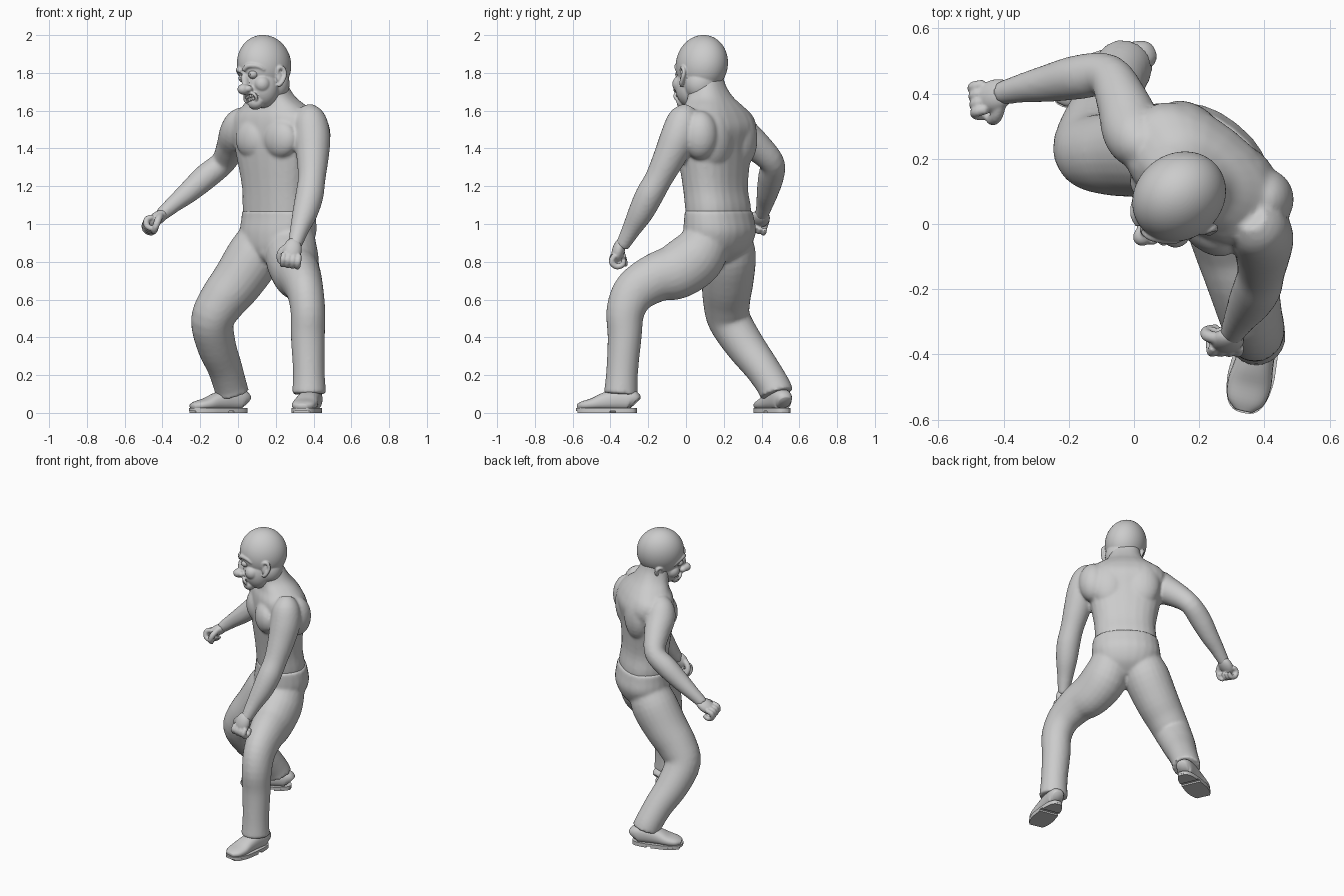
import bpy, bmesh, math
from mathutils import Vector as V, Matrix as M

if "Cube" in bpy.data.objects:
    bpy.data.objects.remove(bpy.data.objects["Cube"])

AX = V((0.785, -0.62, 0))      # body axis toward its left shoulder
YAW = math.atan2(AX.y, AX.x)
I4 = M.Identity(4)


def finish(name, bm):
    bmesh.ops.recalc_face_normals(bm, faces=bm.faces)
    me = bpy.data.meshes.new(name)
    bm.to_mesh(me)
    bm.free()
    for p in me.polygons:
        p.use_smooth = True
    ob = bpy.data.objects.new(name, me)
    bpy.context.collection.objects.link(ob)
    return ob


def dense(st, k=4):
    # Catmull-Rom resampling of the stations
    st = [tuple(s) if len(s) == 5 else tuple(s) + (s[3],) for s in st]
    out = []
    for i in range(len(st) - 1):
        p0, p1, p2, p3 = (st[max(i - 1, 0)], st[i], st[i + 1], st[min(i + 2, len(st) - 1)])
        for j in range(k):
            t = j / k
            out.append([0.5 * (2 * b + (c - a) * t + (2 * a - 5 * b + 4 * c - d) * t * t
                               + (3 * b - a - 3 * c + d) * t ** 3)
                        for a, b, c, d in zip(p0, p1, p2, p3)])
    out.append(list(st[-1]))
    return out


def loft(name, st, side=(1, 0, 0), flat=False, power=2.0, n=24, mat=I4):
    st = dense(st)
    bm = bmesh.new()
    rings = []
    for i, s in enumerate(st):
        a, b = st[max(i - 1, 0)], st[min(i + 1, len(st) - 1)]
        t = V((0, 0, 1)) if flat else (V(b[:3]) - V(a[:3])).normalized()
        u = V(side)
        u = (u - t * u.dot(t)).normalized()
        w = t.cross(u)
        ring = []
        for j in range(n):
            c, d = math.cos(2 * math.pi * j / n), math.sin(2 * math.pi * j / n)
            c = math.copysign(abs(c) ** (2 / power), c)
            d = math.copysign(abs(d) ** (2 / power), d)
            ring.append(bm.verts.new(mat @ (V(s[:3]) + u * s[3] * c + w * s[4] * d)))
        rings.append(ring)
    for r, q in zip(rings, rings[1:]):
        for j in range(n):
            bm.faces.new((r[j], r[(j + 1) % n], q[(j + 1) % n], q[j]))
    bm.faces.new(rings[0])
    bm.faces.new(rings[-1])
    return finish(name, bm)


def blob(name, loc, rad, mat=I4, seg=24):
    bm = bmesh.new()
    m = mat @ M.Translation(loc) @ M.Diagonal((*rad, 1))
    bmesh.ops.create_uvsphere(bm, u_segments=seg, v_segments=seg * 2 // 3, radius=1, matrix=m)
    return finish(name, bm)


def fuse(name, parts, voxel, smooth):
    # joins overlapping volumes into one smooth skin
    bpy.ops.object.select_all(action='DESELECT')
    for p in parts:
        p.select_set(True)
    bpy.context.view_layer.objects.active = parts[0]
    bpy.ops.object.join()
    ob = parts[0]
    ob.name = name
    r = ob.modifiers.new("skin", 'REMESH')
    r.mode, r.voxel_size, r.use_smooth_shade = 'VOXEL', voxel, True
    s = ob.modifiers.new("relax", 'SMOOTH')
    s.factor, s.iterations = 0.5, smooth
    return ob


# Torso, neck, chest and back muscles
torso = [loft("torso", [(.21, .17, .98, .185, .135), (.21, .17, 1.08, .195, .143),
                        (.205, .155, 1.2, .195, .14), (.2, .15, 1.38, .228, .155),
                        (.205, .155, 1.5, .26, .165), (.2, .15, 1.57, .25, .15),
                        (.195, .145, 1.62, .19, .125), (.18, .13, 1.67, .13, .105),
                        (.165, .11, 1.73, .1, .095), (.15, .1, 1.79, .09, .09)],
              AX, True, 2.4)]
turn = M.Translation((.2, .15, 0)) @ M.Rotation(YAW, 4, 'Z')   # local -y = forward
for s in (-1, 1):
    torso += [blob("pec", (.03 + s * .095, -.12, 1.45), (.102, .06, .1), turn),
              blob("blade", (s * .1, .085, 1.45), (.12, .085, .16), turn)]
torso.append(blob("left_back", (.4, .075, 1.47), (.09, .095, .13)))

# Arms
torso.append(loft("left_arm", [(.36, .02, 1.61, .045), (.38, -.01, 1.555, .085),
                               (.393, -.04, 1.46, .096), (.395, -.09, 1.35, .085),
                               (.39, -.145, 1.24, .073), (.378, -.195, 1.15, .074),
                               (.355, -.24, 1.06, .067), (.325, -.29, .97, .05),
                               (.298, -.34, .88, .036)]))
torso.append(loft("right_arm", [(.05, .23, 1.59, .05), (.02, .25, 1.54, .085),
                                (-.005, .29, 1.48, .094), (-.035, .375, 1.41, .08),
                                (-.08, .455, 1.325, .066), (-.17, .45, 1.25, .068),
                                (-.26, .432, 1.17, .058), (-.34, .417, 1.105, .045),
                                (-.41, .4, 1.045, .035)],
                  (-.5, .3, .8)))
fuse("upper_body", torso, .01, 4)


# Fists with four curled fingers and a thumb
def fist(name, at, d, back, thumb):
    z = V(d).normalized()
    x = V(back).cross(z).normalized()
    m = M.Translation(at) @ M((x, z.cross(x), z)).transposed().to_4x4()
    parts = [blob(name, (0, 0, -.015), (.05, .034, .07), m)]
    for i in range(4):
        fx = -.04 + .0265 * i
        parts.append(loft("finger", [(fx, .012, .01, .015), (fx, .018, .045, .017),
                                     (fx, -.012, .064, .016), (fx, -.042, .045, .015),
                                     (fx, -.04, .012, .012)], n=12, mat=m))
    parts.append(loft("thumb", [(thumb * .03, 0, -.035, .018), (thumb * .06, -.02, 0, .019),
                                (thumb * .055, -.045, .035, .017),
                                (thumb * .02, -.06, .05, .012)], (0, 0, 1), n=12, mat=m))
    fuse(name, parts, .005, 3)


fist("left_fist", (.285, -.362, .845), (-.15, -.3, -1), (0, -1, .1), -1)
fist("right_fist", (-.44, .39, 1.022), (-.85, -.25, -.55), (-.4, .2, .85), 1)

# Trousers
legs = [loft("hips", [(.2, .15, .8, .1, .08), (.205, .165, .86, .18, .14),
                      (.212, .178, .95, .215, .165), (.215, .175, 1.03, .212, .156),
                      (.213, .172, 1.07, .207, .15)], AX, True, 2.2),
        loft("left_leg", [(.285, .13, .95, .12), (.285, .06, .83, .14, .15),
                          (.305, -.05, .75, .128, .148), (.33, -.16, .715, .113, .13),
                          (.355, -.268, .645, .098, .117), (.37, -.32, .54, .092, .102),
                          (.37, -.325, .4, .09), (.375, -.338, .22, .084),
                          (.376, -.345, .1, .09)]),
        loft("right_leg", [(.14, .22, .95, .12), (.09, .225, .84, .145),
                           (.0, .22, .7, .138), (-.085, .215, .59, .125),
                           (-.135, .23, .49, .114), (-.115, .31, .36, .104),
                           (-.07, .4, .24, .092), (-.04, .465, .14, .088),
                           (-.03, .48, .1, .09)]),
        blob("crotch", (.165, .1, .86), (.065, .065, .065))]
fuse("trousers", legs, .011, 4)


# Shoes: upper, sole and heel block
def shoe(name, heel, toe):
    d = V(toe) - V(heel)
    m = M.Translation((*heel, 0)) @ M.Rotation(math.atan2(d.x, -d.y), 4, 'Z')
    prof = [(.008, .035, .09), (.03, .05, .12), (.1, .055, .125), (.17, .06, .105),
            (.23, .067, .077), (.285, .058, .06), (.315, .03, .045)]
    loft(name + "_upper", [(0, -t, h / 2 + .008, w, h / 2 - .005) for t, w, h in prof],
         power=2.4, mat=m)
    for part, t0, t1, z0, z1 in (("_sole", 0, .325, .01, .026), ("_ball", .13, .31, 0, .012),
                                 ("_heel", .002, .1, 0, .012)):
        half = []
        for i in range(25):
            t = t0 + (t1 - t0) * (1 - math.cos(math.pi * i / 24)) / 2
            u = t / .325
            w = (.054 + .018 * min(u / .65, 1)) * (1 - abs(2 * u - 1) ** 2.8) ** (1 / 2.8)
            half.append((w + .001, -t))
        outline = half + [(-x, y) for x, y in reversed(half)]
        bm = bmesh.new()
        f = bm.faces.new([bm.verts.new(m @ V((x, y, z0))) for x, y in outline])
        ex = bmesh.ops.extrude_face_region(bm, geom=[f])
        bmesh.ops.translate(bm, vec=(0, 0, z1 - z0),
                            verts=[v for v in ex['geom'] if isinstance(v, bmesh.types.BMVert)])
        ob = finish(name + part, bm)
        bpy.ops.object.select_all(action='DESELECT')
        ob.select_set(True)
        bpy.context.view_layer.objects.active = ob
        bpy.ops.object.shade_smooth_by_angle()


shoe("left_shoe", (.405, -.262), (.335, -.575))
shoe("right_shoe", (.045, .525), (-.24, .4))

# Head, built facing local -y, then turned and rolled
S, F = V((.6, -.8, 0)), V((-.8, -.6, 0))
H = (M.Translation((.135, .08, 1.84)) @ M((S, -F, V((0, 0, 1)))).transposed().to_4x4()
     @ M.Rotation(math.radians(-13), 4, 'Y'))
head = [blob("head", (0, .005, .005), (.13, .15, .157), H, 60),
        blob("jaw", (0, -.03, -.11), (.1, .094, .12), H, 48),
        blob("chin", (0, -.085, -.205), (.045, .038, .035), H),
        blob("nape", (0, .04, -.1), (.1, .088, .1), H, 48),
        blob("nose_bridge", (0, -.132, -.085), (.018, .025, .05), H),
        blob("nose_tip", (0, -.152, -.13), (.03, .036, .029), H),
        loft("lips", [(.048 * math.cos(a), -.116 - .012 * math.sin(abs(a)),
                       -.178 + .025 * math.sin(a), .009)
                      for a in [math.pi * i / 6 for i in range(13)]],
             (0, 1, 0), n=12, mat=H)]
for s in (-1, 1):
    head += [blob("nostril", (s * .027, -.137, -.133), (.016, .02, .017), H),
             blob("cheek", (s * .06, -.07, -.115), (.042, .045, .045), H),
             loft("brow", [(s * .012, -.145, -.03, .012), (s * .045, -.136, -.013, .014),
                           (s * .085, -.1, -.025, .012), (s * .1, -.075, -.05, .006)],
                  (0, 0, 1), n=12, mat=H),
             loft("ear_rim", [(s * .11, -.005, -.075, .01), (s * .122, .0, -.045, .011),
                              (s * .13, .025, -.045, .011), (s * .128, .035, -.08, .011),
                              (s * .118, .015, -.12, .011), (s * .1, .0, -.135, .01)],
                  (1, .3, 0), n=12, mat=H),
             blob("ear_bowl", (s * .108, .012, -.08), (.016, .024, .042), H)]
    blob("eye", (s * .044, -.11, -.06), (.026, .027, .023), H).name = \
        "left_eye" if s > 0 else "right_eye"
    blob("pupil", (s * .044, -.136, -.06), (.008, .004, .008), H)
fuse("head", head, .005, 3)

# Teeth
for i in range(-2, 3):
    for z in (-.17, -.187):
        blob("tooth", (i * .013, -.123 + abs(i) * .002, z), (.0065, .008, .009), H)
